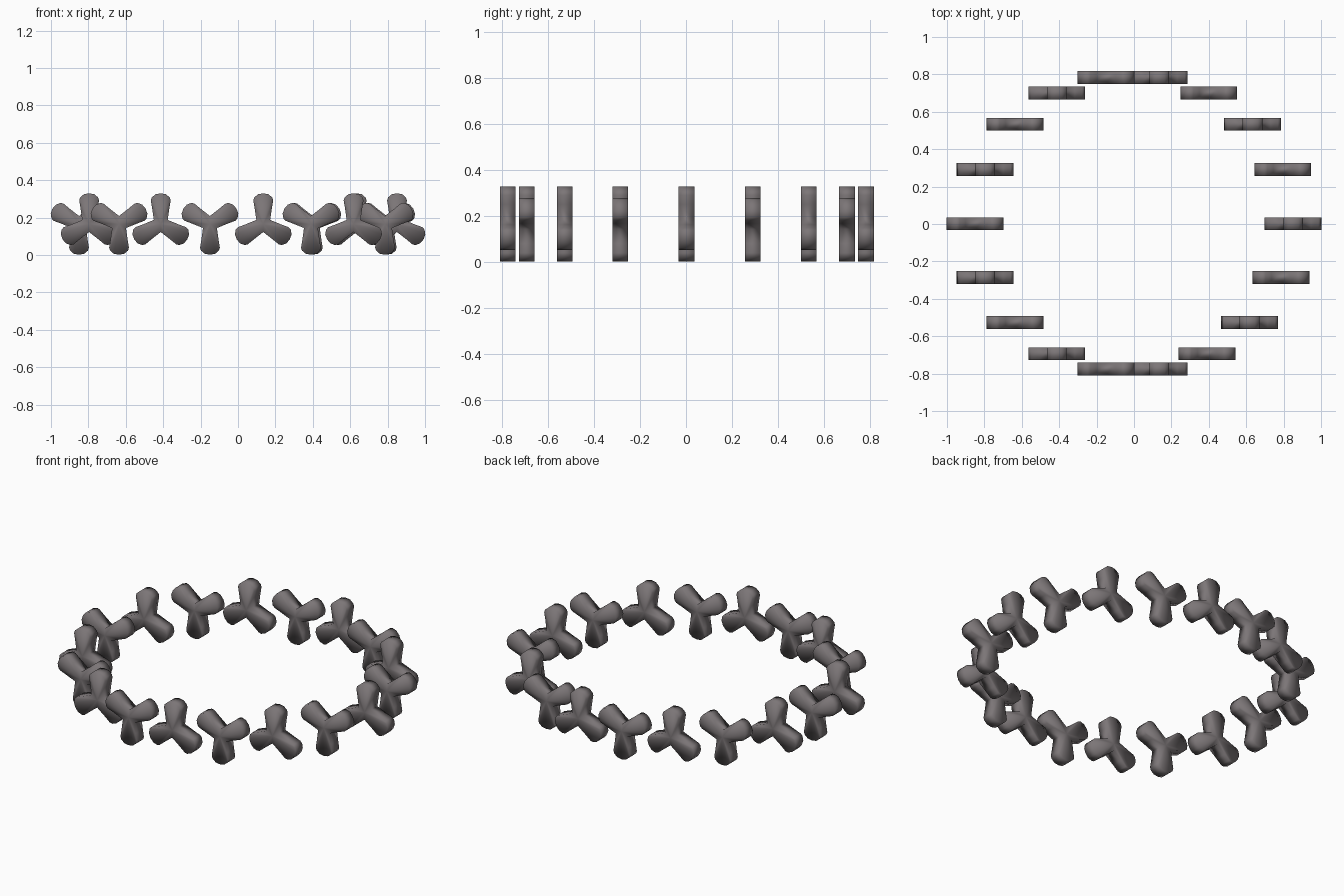
import bpy
import math

if "Cube" in bpy.data.objects:
    bpy.data.objects.remove(bpy.data.objects["Cube"])

THICK = 0.068      # depth of each piece along y
HUB_Z = 0.166      # height of every hub centre

# Half outline of one lobe pointing up: (sideways, outwards) from notch to tip
HALF = [(0.046, 0.085), (0.053, 0.126), (0.048, 0.142), (0.028, 0.159)]
TIP = (0.0, 0.164)
NOTCH = 0.043

# Hub centres (x, y) running round the ring; pieces alternate up and down
CENTRES = [
    (0.135, -0.775), (0.39, -0.693), (0.618, -0.527), (0.786, -0.286),
    (0.85, 0.002), (0.795, 0.291), (0.634, 0.534), (0.40, 0.70),
    (0.135, 0.783), (-0.15, 0.783), (-0.413, 0.70), (-0.636, 0.534),
    (-0.796, 0.291), (-0.85, 0.002), (-0.796, -0.286), (-0.636, -0.527),
    (-0.413, -0.693), (-0.15, -0.775),
]

grey = bpy.data.materials.new("dark_grey")
grey.diffuse_color = (0.2, 0.18, 0.185, 1)
grey.use_nodes = True
grey.node_tree.nodes["Principled BSDF"].inputs["Base Color"].default_value = grey.diffuse_color


def outline():
    """Three-lobed outline, clockwise from the notch left of the top lobe."""
    left = [(-s, r) for s, r in HALF]
    notch = (-NOTCH * math.cos(math.radians(30)), NOTCH * 0.5)
    lobe = [notch] + left + [TIP] + HALF[::-1]
    pts = []
    for k in range(3):
        a = -k * math.tau / 3
        c, s = math.cos(a), math.sin(a)
        pts += [(x * c - z * s, x * s + z * c) for x, z in lobe]
    return pts


# Shared three-lobed prism, each face fanned from the hub centre
pts = outline()
n = len(pts)
verts = [(x, -THICK / 2, z) for x, z in pts] + [(x, THICK / 2, z) for x, z in pts]
verts += [(0, -THICK / 2, 0), (0, THICK / 2, 0)]
faces = []
for i in range(n):
    j = (i + 1) % n
    faces.append((j, i, 2 * n))
    faces.append((n + i, n + j, 2 * n + 1))
    faces.append((i, j, n + j, n + i))
mesh = bpy.data.meshes.new("three_lobe_link")
mesh.from_pydata(verts, [], faces)
mesh.materials.append(grey)
mesh.shade_smooth()

# Ring of links, every second one turned upside down
for i, (x, y) in enumerate(CENTRES):
    link = bpy.data.objects.new(f"ring_link_{i + 1}", mesh)
    link.location = (x, y, HUB_Z)
    link.rotation_euler = (0, math.pi * (i % 2), 0)
    bpy.context.collection.objects.link(link)
